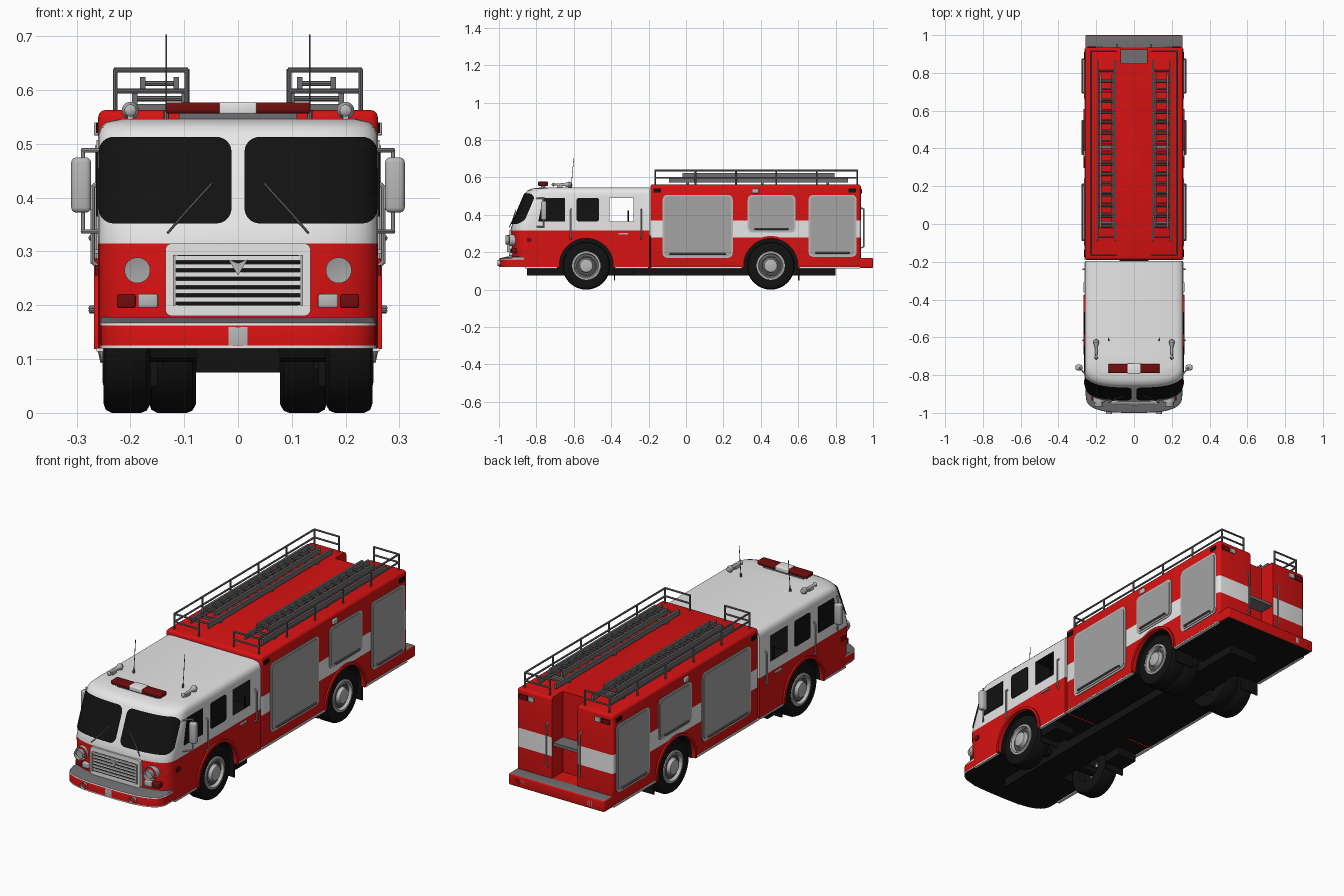
import bpy, bmesh, math
from mathutils import Vector, Matrix

if "Cube" in bpy.data.objects:
    bpy.data.objects.remove(bpy.data.objects["Cube"])


def material(name, r, g, b):
    m = bpy.data.materials.new(name)
    m.use_nodes = True
    m.diffuse_color = (r, g, b, 1)
    m.node_tree.nodes["Principled BSDF"].inputs["Base Color"].default_value = (r, g, b, 1)
    return m


RED = material("fire red", .68, .006, .006)
WHITE = material("white paint", .8, .8, .8)
BLACK = material("black", .006, .006, .006)
SHUTTER = material("shutter grey", .37, .37, .37)
STEEL = material("dark steel", .16, .16, .17)
CHROME = material("light metal", .48, .48, .48)
LENS = material("dark red lens", .16, .004, .004)
PAINT = [RED, WHITE, BLACK]


def finish(name, bm, mats, rule=None, mirror=False):
    bmesh.ops.recalc_face_normals(bm, faces=bm.faces)
    if rule:
        for f in bm.faces:
            f.material_index = rule(f.calc_center_median(), f.normal)
    me = bpy.data.meshes.new(name)
    bm.to_mesh(me)
    bm.free()
    for m in mats if isinstance(mats, list) else [mats]:
        me.materials.append(m)
    ob = bpy.data.objects.new(name, me)
    bpy.context.collection.objects.link(ob)
    if mirror:
        ob.modifiers.new("mirror", 'MIRROR').use_mirror_merge = False
    return ob


def box_mesh(lo, hi, bevel=0):
    lo, hi = Vector(lo), Vector(hi)
    bm = bmesh.new()
    mat = Matrix.Translation((lo + hi) / 2) @ Matrix.Diagonal((*(hi - lo), 1))
    bmesh.ops.create_cube(bm, size=1, matrix=mat)
    if bevel:
        bmesh.ops.bevel(bm, geom=bm.edges[:], offset=bevel, segments=3, profile=.5, affect='EDGES')
    return bm


def box(name, mats, lo, hi, bevel=0, mirror=False, rule=None):
    return finish(name, box_mesh(lo, hi, bevel), mats, rule, mirror)


def tubes(name, mat, paths, r, mirror=True):
    bm = bmesh.new()
    for path in paths:
        for a, b in zip(path, path[1:]):
            a, b = Vector(a), Vector(b)
            rot = (b - a).to_track_quat('Z', 'Y').to_matrix().to_4x4()
            bmesh.ops.create_cone(bm, cap_ends=True, segments=8, radius1=r, radius2=r,
                                  depth=(b - a).length + r, matrix=Matrix.Translation((a + b) / 2) @ rot)
    return finish(name, bm, mat, mirror=mirror)


def prism(name, mat, pts, axis, d0, d1, mirror=False):
    bm = bmesh.new()
    place = (lambda u, v, d: (d, u, v)) if axis == 'x' else (lambda u, v, d: (u, d, v))
    a, b = ([bm.verts.new(place(u, v, d)) for u, v in pts] for d in (d0, d1))
    bm.faces.new(a)
    bm.faces.new(b)
    for i in range(len(a)):
        bm.faces.new((a[i - 1], a[i], b[i], b[i - 1]))
    return finish(name, bm, mat, mirror=mirror)


def arc(u, v, r, start, end, n):
    return [(u + r * math.cos(t), v + r * math.sin(t))
            for t in (math.radians(start + (end - start) * i / n) for i in range(n + 1))]


def rounded(u0, u1, v0, v1, r):
    corners = [(u1 - r, v1 - r), (u0 + r, v1 - r), (u0 + r, v0 + r), (u1 - r, v0 + r)]
    return [p for i, (u, v) in enumerate(corners) for p in arc(u, v, r, 90 * i, 90 * i + 90, 4)]


def lathe(name, mat, profile, y, z, axis='X', x=0, mirror=True):
    # profile is (radius, distance along axis)
    bm = bmesh.new()
    vs = [bm.verts.new((d, r, 0)) for r, d in profile]
    es = [bm.edges.new(p) for p in zip(vs, vs[1:])]
    bmesh.ops.spin(bm, geom=vs + es, cent=(0, 0, 0), axis=(1, 0, 0), angle=math.tau, steps=32)
    bmesh.ops.remove_doubles(bm, verts=bm.verts, dist=1e-5)
    if axis == 'Y':
        bmesh.ops.rotate(bm, verts=bm.verts, matrix=Matrix.Rotation(-math.pi / 2, 3, 'Z'))
    bmesh.ops.translate(bm, verts=bm.verts, vec=(x, y, z))
    return finish(name, bm, mat, mirror=mirror)


BOW = .1


def front_y(x, f, w):
    return f + BOW * (1 - max(0, 1 - abs(x / w) ** 3) ** (1 / 3))


def loft(name, levels, back, mats, rule):
    # stacked plan outlines with a bowed front
    bm = bmesh.new()
    rings = []
    for z, f, w in levels:
        xs = [w * math.sin(math.radians(a * 7.5)) ** (2 / 3) for a in range(12, -1, -1)]
        half = [(w, back)] + [(x, front_y(x, f, w)) for x in xs]
        pts = half + [(-x, y) for x, y in half[-2::-1]]
        rings.append([bm.verts.new((x, y, z)) for x, y in pts])
    for a, b in zip(rings, rings[1:]):
        for i in range(len(a)):
            bm.faces.new((a[i - 1], a[i], b[i], b[i - 1]))
    bm.faces.new(rings[0])
    bm.faces.new(rings[-1])
    return finish(name, bm, mats, rule)


def cut(target, bm, index):
    cutter = finish("cutter", bm, PAINT, lambda c, n: index)
    cutter.hide_render = True
    mod = target.modifiers.new("cut", 'BOOLEAN')
    mod.operation, mod.solver, mod.object = 'DIFFERENCE', 'EXACT', cutter
    bpy.context.view_layer.objects.active = target
    bpy.ops.object.modifier_apply(modifier="cut")
    bpy.data.objects.remove(cutter)


AXLES = {"front": -.533, "rear": .453}


def cut_arch(target, y):
    bm = bmesh.new()
    mat = Matrix.Translation((0, y, .13)) @ Matrix.Rotation(math.pi / 2, 4, 'Y')
    bmesh.ops.create_cone(bm, cap_ends=True, segments=40, radius1=.145, radius2=.145, depth=.7, matrix=mat)
    cut(target, bm, 2)


# Cab with open rear side windows
cab = loft("cab", [(.12, -.93, .26), (.315, -.94, .26), (.35, -.93, .26), (.515, -.86, .26),
                   (.53, -.848, .255), (.54, -.825, .245), (.546, -.78, .22)], -.195, PAINT,
           lambda c, n: 2 if n.z < -.9 else int(c.z > .315))
cut_arch(cab, AXLES["front"])
cut(cab, box_mesh((-.4, -.41, .365), (.4, -.28, .49)), 2)

# Equipment body with white band, wheel arch and rear step recess
bm = box_mesh((-.26, -.19, .115), (.26, .935, .563), .014)
for z in (.278, .37):
    bmesh.ops.bisect_plane(bm, geom=bm.verts[:] + bm.edges[:] + bm.faces[:], plane_co=(0, 0, z), plane_no=(0, 0, 1))
body = finish("equipment_body", bm, PAINT, lambda c, n: 2 if n.z < -.9 else int(.278 < c.z < .37))
cut_arch(body, AXLES["rear"])
cut(body, box_mesh((-.07, .85, .17), (.07, 1.1, .7)), 0)
box("rear_step", STEEL, (-.07, .85, .325), (.07, .925, .34))

# Bumpers with tread plate tops
loft("front_bumper", [(.12, -1, .256), (.125, -1, .256), (.162, -1, .256), (.167, -.998, .256), (.178, -.95, .254)],
     -.86, PAINT + [STEEL],
     lambda c, n: 2 if n.z < -.9 else 3 if c.z > .167 else 0 if .125 < c.z < .162 else 1)
box("rear_bumper", PAINT + [STEEL], (-.258, .9, .115), (.258, 1, .17), .006,
    rule=lambda c, n: 2 if n.z < -.9 else 3 if n.z > .9 else 0)
for y0, y1, part in ((-.86, -.69, "cab_front"), (-.38, -.2, "cab_rear"), (-.19, .3, "body_front"), (.605, .93, "body_rear")):
    box(part + "_sill_trim", WHITE, (.25, y0, .114), (.263, y1, .121), mirror=True)

# Windscreen panes following the bowed nose
bm = bmesh.new()
cols = []
x0, x1, r = .012, .256, .028
for i in range(33):
    x = x0 + (x1 - x0) * (1 - math.cos(math.pi * i / 32)) / 2
    k = max(0, r - min(x - x0, x1 - x))
    inset = r - math.sqrt(r * r - k * k)
    col = []
    for z in (.352 + inset, .513 - inset):
        f = -.93 + (z - .35) * .07 / .165
        col.append(bm.verts.new((x + .003 * x / x1, front_y(x, f, .26) - .005, z)))
    cols.append(col)
for a, b in zip(cols, cols[1:]):
    bm.faces.new((a[0], b[0], b[1], a[1]))
finish("windscreen", bm, BLACK, mirror=True)
tubes("wiper", STEEL, [[(.13, -.944, .335), (.1, -.928, .37), (.05, -.91, .425)]], .0025)

# Side windows
prism("front_side_window", BLACK, [(-.79, .365), (-.648, .365), (-.648, .49), (-.765, .49)], 'x', .255, .264, True)
prism("middle_side_window", BLACK, rounded(-.585, -.465, .365, .49, .012), 'x', .255, .264, True)
tubes("rear_window_bar", BLACK, [[(.255, -.31, .366), (.255, -.31, .42)]], .004)
box("door_handle", CHROME, (.255, -.36, .296), (.268, -.31, .304), mirror=True)
tubes("cab_grab_rail", CHROME, [[(.258, y, .27), (.27, y, .28), (.27, y, .42), (.258, y, .43)]
                                for y in (-.24, -.615)], .004)

# Grille
prism("grille_surround", WHITE, rounded(-.135, .135, .18, .315, .012), 'y', -.947, -.9)
prism("grille_opening", BLACK, rounded(-.118, .118, .2, .293, .006), 'y', -.95, -.94)
for i in range(6):
    z = .206 + i * .0155
    box("grille_slat", WHITE, (-.116, -.956, z), (.116, -.945, z + .009))
for x in (-.118, .118):
    box("grille_side_frame", CHROME, (x - .003, -.957, .2), (x + .003, -.945, .293))
prism("grille_badge", CHROME, [(-.018, .285), (0, .255), (.018, .285), (0, .278)], 'y', -.96, -.95)

# Front lights
lathe("headlight_rim", CHROME, [(.031, .02), (.031, -.024), (.025, -.026), (.024, -.018), (0, -.021)][::-1],
      -.925, .265, 'Y', .187)
lathe("headlight_lens", SHUTTER, [(0, -.005), (.024, 0), (.024, .02)], -.946, .265, 'Y', .187)
box("turn_signal", LENS, (.19, -.935, .195), (.225, -.9, .221), .004, True)
box("driving_light", CHROME, (.149, -.94, .195), (.186, -.9, .221), .004, True)
lathe("bumper_lamp", CHROME, [(0, -.006), (.012, -.006), (.016, -.01), (.016, .01)], -.997, .143, 'Y', .132)
box("bumper_plate", CHROME, (-.019, -1, .124), (.019, -.98, .161), .002)
box("side_marker", LENS, (.25, -.85, .255), (.266, -.825, .275), mirror=True)

# Mirrors
box("mirror", CHROME, (.273, -.775, .372), (.31, -.745, .475), .01, True)
tubes("mirror_arm", CHROME, [[(.255, -.8, .488), (.288, -.76, .488), (.288, -.76, .337), (.255, -.8, .337)]], .004)

# Roof beacon bar, horns and aerials
box("beacon_bar_base", STEEL, (-.11, -.775, .54), (.11, -.75, .558))
box("beacon_bar", LENS, (-.135, -.79, .556), (.135, -.74, .577), .006)
box("beacon_bar_middle", WHITE, (-.035, -.792, .555), (.035, -.738, .578), .004)
lathe("horn", CHROME, [(0, -.06), (.012, -.055), (.016, -.045), (.008, -.02), (.005, .03), (.011, .04), (0, .05)],
      -.67, .562, 'Y', .2)
box("horn_bracket", CHROME, (.195, -.69, .535), (.205, -.66, .56), mirror=True)
tubes("aerial", STEEL, [[(.133, -.615, .54), (.133, -.6, .702)]], .0015)
tubes("aerial_base", STEEL, [[(.133, -.615, .54), (.133, -.613, .56)]], .005)

# Shutter doors with frames and lift bars
for y0, y1, z0, part in ((-.125, .25, .17, "large"), (.33, .585, .305, "over_wheel"), (.655, .912, .175, "rear")):
    prism(part + "_shutter_frame", CHROME, rounded(y0, y1, z0, .507, .025), 'x', .255, .263, True)
    prism(part + "_shutter", SHUTTER, rounded(y0 + .01, y1 - .01, z0 + .01, .497, .02), 'x', .255, .266, True)
    tubes(part + "_lift_bar", STEEL, [[(.26, y0 + .04, z0 + .02), (.273, y0 + .04, z0 + .02),
                                       (.273, y1 - .04, z0 + .02), (.26, y1 - .04, z0 + .02)]], .005)
for y in (-.155, .89):
    box("upper_marker", BLACK, (.25, y - .02, .52), (.264, y + .02, .54), mirror=True)
box("scene_light", CHROME, (.25, .355, .515), (.268, .39, .54), .004, True)

# Rear lights and grab rails
box("rear_upper_lamp", LENS, (.2, .93, .515), (.245, .941, .538), mirror=True)
box("rear_upper_clear_lamp", CHROME, (.165, .93, .515), (.195, .941, .538), mirror=True)
box("tail_lamp", LENS, (.2, .99, .128), (.24, 1, .155), mirror=True)
box("reverse_lamp", CHROME, (.155, .99, .128), (.19, 1, .155), mirror=True)
tubes("rear_grab_rail", CHROME, [[(.09, .93, .22), (.09, .95, .23), (.09, .95, .43), (.09, .93, .44)]], .004)

# Roof rails
paths = [[(.095, -.165, z), (.228, -.165, z), (.228, .915, z), (.095, .915, z)] for z in (.598, .637)]
posts = [(.228, -.165 + i * .216) for i in range(6)] + [(.095, -.165), (.095, .915)]
tubes("roof_rail", STEEL, paths + [[(x, y, .555), (x, y, .637)] for x, y in posts], .0045)

# Stacked ladders
for part, xa, xb, ya, yb, z in (("lower", .1, .192, -.09, .865, .572), ("upper", .115, .177, -.02, .795, .6)):
    for x in (xa, xb):
        box(part + "_ladder_beam", STEEL, (x - .005, ya, z), (x + .005, yb, z + .024), mirror=True)
    n = int((yb - ya) / .055)
    rungs = [ya + .02 + i * .055 for i in range(n)]
    tubes(part + "_ladder_rungs", STEEL, [[(xa, y, z + .012), (xb, y, z + .012)] for y in rungs], .005)
for y in (0, .4, .75):
    box("ladder_support", STEEL, (.095, y, .555), (.197, y + .015, .574), mirror=True)

# Wheels, arch lips and mud flaps
TYRE = [(.07, .166), (.112, .163), (.124, .17), (.128, .18), (.128, .235), (.122, .246), (.11, .25), (.075, .246)]
HUB = [(.078, .244), (.076, .251), (.066, .252), (.06, .236), (.04, .24), (.034, .256), (.015, .26), (0, .26)]
for part, y in AXLES.items():
    lathe(part + "_tyre", BLACK, TYRE, y, .128)
    lathe(part + "_hub", CHROME, HUB, y, .128)
    lathe(part + "_hub_ring", STEEL, [(.058, .24), (.052, .244), (.046, .243), (.042, .238)], y, .128)
    lip = arc(y, .13, .157, -4, 184, 28) + arc(y, .13, .144, 184, -4, 28)
    prism(part + "_arch_lip", RED, lip, 'x', .25, .268, True)
    box(part + "_mud_flap", BLACK, (.15, y + .147, .05), (.25, y + .153, .14), mirror=True)
    tubes(part + "_axle", BLACK, [[(-.2, y, .12), (.2, y, .12)]], .025, mirror=False)
lathe("inner_rear_tyre", BLACK, [(r, d - .085) for r, d in TYRE] + [(0, .16)], AXLES["rear"], .128)

# Dark underside
box("chassis", BLACK, (-.078, -.85, .075), (.078, .8, .29))
box("cab_step", BLACK, (.14, -.38, .08), (.245, -.28, .122), mirror=True)

for ob in bpy.context.scene.objects:
    if ob.type == 'MESH':
        ob.select_set(True)
        bpy.context.view_layer.objects.active = ob
bpy.ops.object.shade_smooth_by_angle(angle=math.radians(35))
